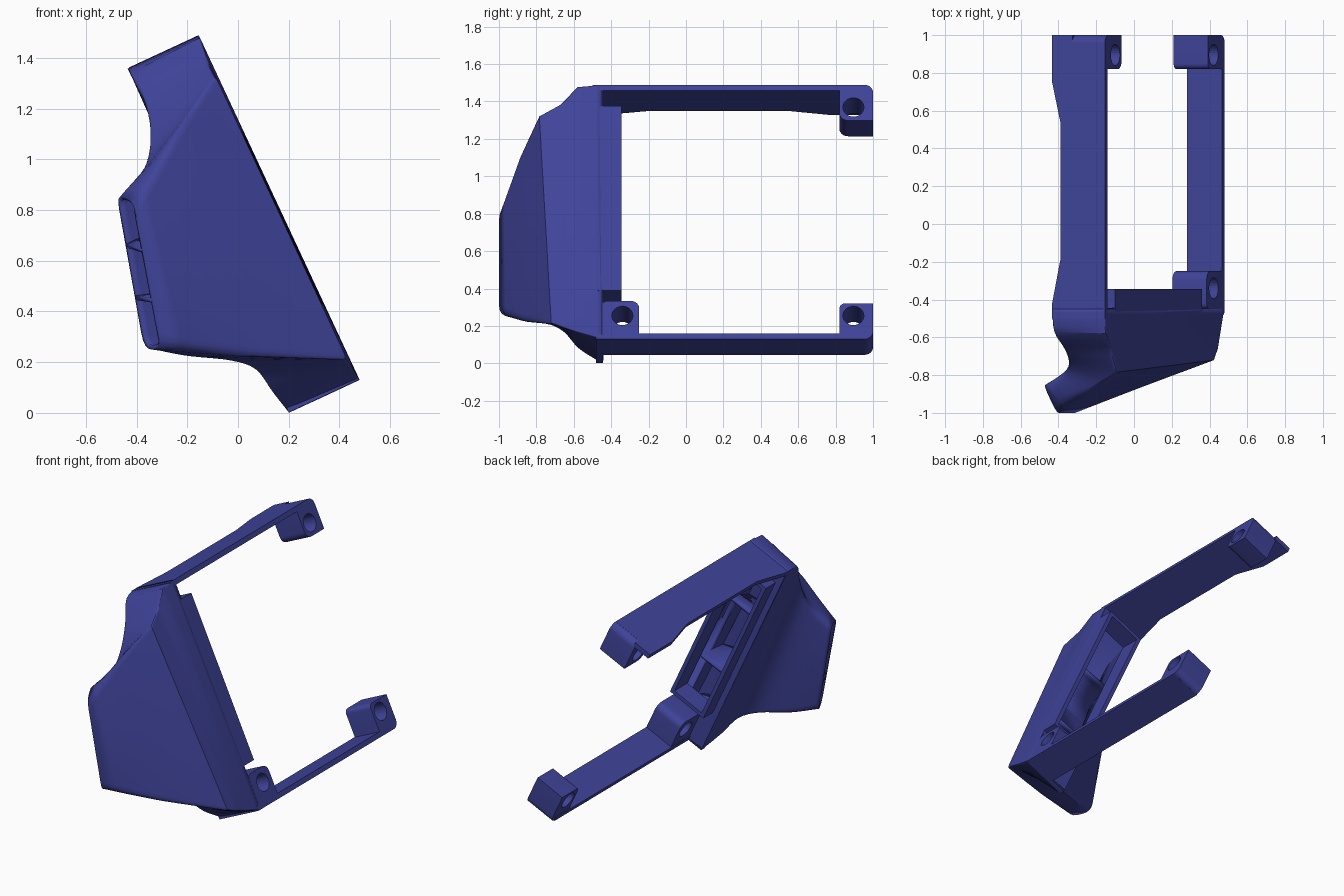
import bpy, bmesh, math
from mathutils import Vector

if "Cube" in bpy.data.objects:
    bpy.data.objects.remove(bpy.data.objects["Cube"])

blue = bpy.data.materials.new("deep_blue")
blue.diffuse_color = (0.05, 0.057, 0.32, 1)
blue.use_nodes = True
blue.node_tree.nodes["Principled BSDF"].inputs["Base Color"].default_value = blue.diffuse_color


def place(w, y, u):
    """Tilted frame: w across the duct, u along its long edge."""
    return Vector((0.48 - 0.906 * w - 0.423 * u, y, 0.13 - 0.423 * w + 0.906 * u))


def finish(name, bm, recalc=True):
    if recalc:
        bmesh.ops.recalc_face_normals(bm, faces=bm.faces)
    me = bpy.data.meshes.new(name)
    bm.to_mesh(me)
    bm.free()
    me.materials.append(blue)
    ob = bpy.data.objects.new(name, me)
    bpy.context.collection.objects.link(ob)
    return ob


def prism(name, low, high):
    """Solid between two matching outlines."""
    bm = bmesh.new()
    a = [bm.verts.new(p) for p in low]
    b = [bm.verts.new(p) for p in high]
    n = len(a)
    bm.faces.new(a)
    bm.faces.new(b[::-1])
    for i in range(n):
        bm.faces.new((a[i], b[i], b[(i + 1) % n], a[(i + 1) % n]))
    return finish(name, bm)


def box(name, w0, w1, y0, y1, u0, u1):
    c = [(w0, y0), (w1, y0), (w1, y1), (w0, y1)]
    return prism(name, [place(w, y, u0) for w, y in c], [place(w, y, u1) for w, y in c])


def cut(ob, cutter):
    m = ob.modifiers.new("cut", 'BOOLEAN')
    m.operation, m.solver, m.object = 'DIFFERENCE', 'EXACT', cutter
    cutter.hide_render = True
    cutter.hide_set(True)


def smooth(ob, angle):
    bpy.ops.object.select_all(action='DESELECT')
    ob.select_set(True)
    bpy.context.view_layer.objects.active = ob
    bpy.ops.object.shade_smooth_by_angle(angle=math.radians(angle))


# Duct stations: right-bottom, right-top, left-top, left-bottom corners, corner radius
stations = [
    ((.48, -.45, .13), (-.155, -.45, 1.49), (-.435, -.45, 1.36), (.20, -.45, 0), .008),
    ((.46, -.58, .165), (-.15, -.58, 1.48), (-.425, -.57, 1.34), (.14, -.57, .075), .012),
    ((.45, -.66, .19), (-.12, -.67, 1.39), (-.37, -.665, 1.23), (.07, -.65, .165), .02),
    ((.43, -.72, .21), (-.09, -.785, 1.33), (-.35, -.74, 1.09), (-.04, -.72, .205), .025),
    ((.06, -.86, .222), (-.24, -.89, 1.12), (-.385, -.79, .95), (-.24, -.80, .225), .045),
    ((-.30, -1.0, .25), (-.41, -1.0, .83), (-.48, -.85, .865), (-.37, -.86, .25), .065),
]
SUB = 4


def spline(p0, p1, p2, p3, t):
    return 0.5 * (2 * p1 + (p2 - p0) * t + (2 * p0 - 5 * p1 + 4 * p2 - p3) * t * t
                  + (3 * p1 - p0 - 3 * p2 + p3) * t ** 3)


rings = []
last = len(stations) - 1
for s in range(last):
    for k in range(SUB + (s == last - 1)):
        t = k / SUB
        ring = []
        for c in range(4):
            p = [Vector(stations[min(max(s + d, 0), last)][c]) for d in (-1, 0, 1, 2)]
            ring.append(p[1].lerp(p[2], t) if c < 2 else spline(*p, t))
        rings.append((ring, stations[s][4] * (1 - t) + stations[s + 1][4] * t))


def rounded(ring, r, steps=4):
    out = []
    for i, c in enumerate(ring):
        a = c + (ring[i - 1] - c).normalized() * r
        b = c + (ring[(i + 1) % 4] - c).normalized() * r
        for k in range(steps + 1):
            t = k / steps
            out.append(a * (1 - t) ** 2 + c * 2 * t * (1 - t) + b * t * t)
    return out


def skin(name, rows, closed, thick, offset):
    bm = bmesh.new()
    vs = [[bm.verts.new(p) for p in row] for row in rows]
    n = len(vs[0])
    for a, b in zip(vs, vs[1:]):
        for i in range(n if closed else n - 1):
            j = (i + 1) % n
            bm.faces.new((a[i], a[j], b[j], b[i]))
    ob = finish(name, bm, False)
    smooth(ob, 28)
    m = ob.modifiers.new("wall", 'SOLIDIFY')
    m.thickness, m.offset = thick, offset
    return ob


# Hollow curved duct ending in a narrow slot
skin("duct_shell", [rounded(r, rad) for r, rad in rings], True, 0.018, -1)

# Two dividers running through the duct
for i, f in enumerate((1 / 3, 2 / 3)):
    rows = []
    for (rb, rt, lt, lb), _ in rings[2:]:
        a, b = rb.lerp(rt, f), lb.lerp(lt, f)
        inset = (b - a).normalized() * 0.008
        rows.append([a + inset, b - inset])
    skin(f"divider_{i + 1}", rows, False, 0.018, 0)

# Rear flange and raised collar around the opening
flange = box("rear_flange", 0.002, 0.308, -.48, -.445, 0.002, 1.498)
collar = box("rear_collar", 0, 0.27, -.47, -.345, 0.285, 1.375)
opening = box("opening_cutter", 0.025, 0.245, -.55, -.2, 0.31, 1.35)
cut(flange, opening)
cut(collar, opening)

# Long mounting arms
upper = [(0, -.5), (.31, -.5), (.31, -.43), (.26, -.19), (.26, .54),
         (.31, .76), (.31, 1), (.19, 1), (.19, .96), (0, .96)]
prism("upper_arm", [place(w, y, 1.468) for w, y in upper], [place(w, y, 1.5) for w, y in upper])
box("lower_arm", 0, 0.205, -.47, .96, 0, 0.032)


def lug(name, y0, y1, u0, u1, radii, hole_y, hole_u):
    """Block with rounded corners and a screw hole across it."""
    corners = [(y0, u0), (y1, u0), (y1, u1), (y0, u1)]
    signs = [(1, 1), (-1, 1), (-1, -1), (1, -1)]
    pts = []
    for i, ((y, u), (sy, su), r) in enumerate(zip(corners, signs, radii)):
        if r == 0:
            pts.append((y, u))
            continue
        for k in range(7):
            a = math.pi + i * math.pi / 2 + k * math.pi / 12
            pts.append((y + sy * r + r * math.cos(a), u + su * r + r * math.sin(a)))
    ob = prism(name, [place(0, y, u) for y, u in pts], [place(.2, y, u) for y, u in pts])
    ring = [(hole_y + .056 * math.cos(k * math.pi / 16), hole_u + .056 * math.sin(k * math.pi / 16))
            for k in range(32)]
    cutter = prism(name + "_hole_cutter", [place(-.1, y, u) for y, u in ring],
                   [place(.3, y, u) for y, u in ring])
    smooth(ob, 30)
    cut(ob, cutter)


# Screw lugs
lug("upper_lug", .82, 1, 1.29, 1.5, (.045, 0, .045, 0), .895, 1.368)
lug("lower_back_lug", .82, 1, 0, .21, (0, .045, 0, .03), .895, .138)
lug("lower_front_lug", -.45, -.25, 0, .225, (0, 0, .045, .03), -.34, .138)
